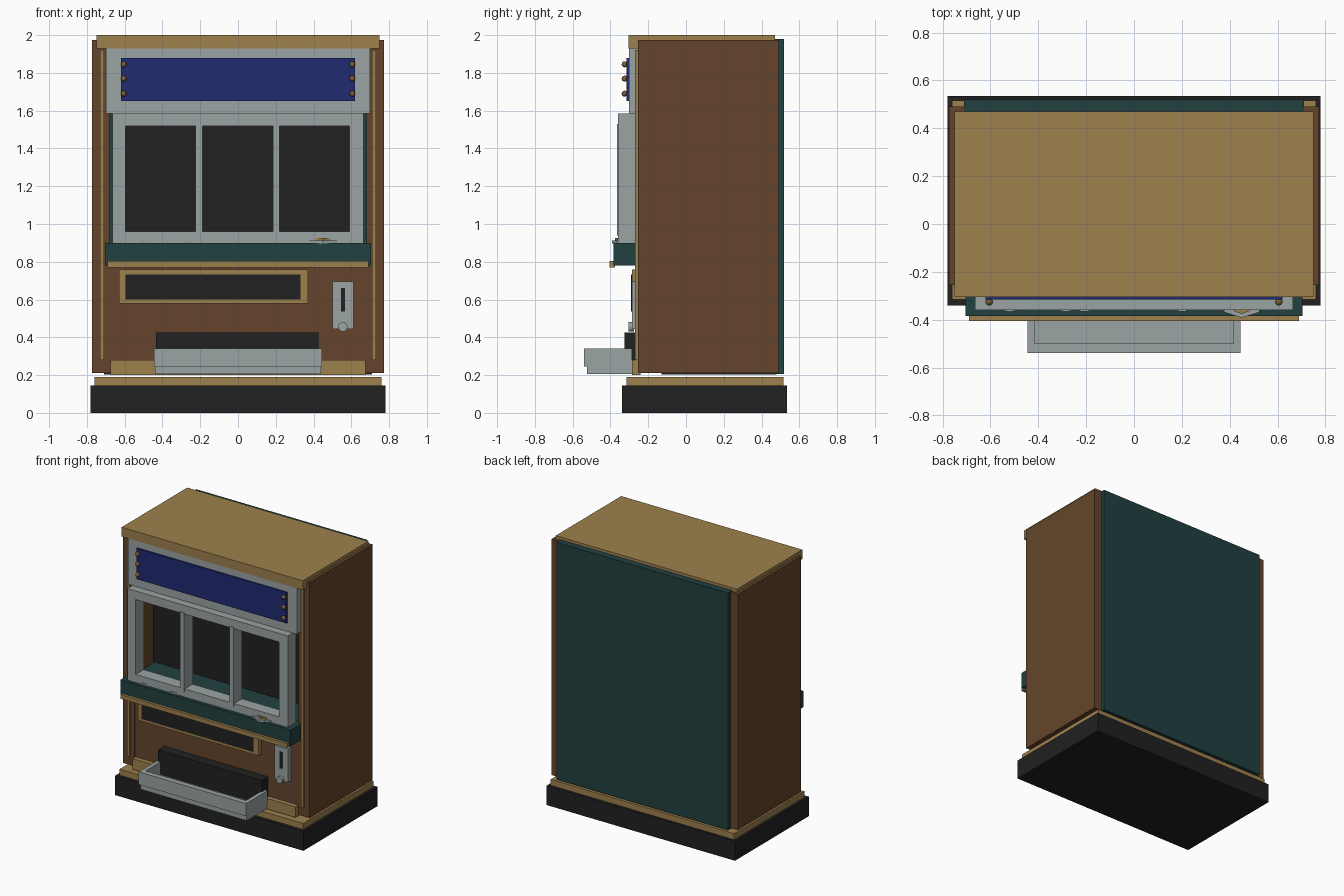
import bpy
import bmesh
from math import pi

cube = bpy.data.objects.get("Cube")
if cube:
    bpy.data.objects.remove(cube, do_unlink=True)


def material(name, *rgb):
    m = bpy.data.materials.new(name)
    m.use_nodes = True
    col = (*rgb, 1)
    m.diffuse_color = col
    bsdf = next(n for n in m.node_tree.nodes if n.type == 'BSDF_PRINCIPLED')
    bsdf.inputs["Base Color"].default_value = col
    return m


wood = material("brown wood", .13, .06, .025)
gold = material("old gold", .337, .216, .074)
grey = material("light grey metal", .328, .366, .366)
teal = material("dark teal", .015, .051, .051)
black = material("black", .015, .015, .015)
blue = material("deep blue", .015, .024, .17)
amber = material("amber bulb", .22, .12, .035)


def finish(name, bm, mat):
    mesh = bpy.data.meshes.new(name)
    bm.to_mesh(mesh)
    bm.free()
    mesh.materials.append(mat)
    ob = bpy.data.objects.new(name, mesh)
    bpy.context.collection.objects.link(ob)
    return ob


def add_box(bm, x, y, z):
    verts = bmesh.ops.create_cube(bm, size=1)["verts"]
    for v in verts:
        for i, (a, b) in enumerate((x, y, z)):
            v.co[i] = a if v.co[i] < 0 else b


def box(name, mat, x, y, z):
    """Box from low/high ranges; a single x number means symmetric."""
    bm = bmesh.new()
    add_box(bm, x if isinstance(x, tuple) else (-x, x), y, z)
    return finish(name, bm, mat)


def boxes(name, mat, parts):
    bm = bmesh.new()
    for p in parts:
        add_box(bm, *p)
    return finish(name, bm, mat)


def disc(name, mat, loc, scale, sides=6, upright=True):
    bm = bmesh.new()
    bmesh.ops.create_cone(bm, cap_ends=True, segments=sides, radius1=1, radius2=1, depth=2)
    ob = finish(name, bm, mat)
    ob.location, ob.scale = loc, scale
    if not upright:
        ob.rotation_euler.x = pi / 2
    return ob


# Plinth and cabinet shell
box("plinth", black, .78, (-.34, .535), (0, .145))
box("plinth_trim", gold, .76, (-.315, .515), (.145, .19))
box("cabinet_floor", black, .71, (-.13, .48), (.203, .212))
box("back_panel", teal, .71, (.47, .52), (.205, 1.98))
box("top_board", gold, .75, (-.305, .47), (1.93, 2))
for side, s in (("left", 1), ("right", -1)):
    def span(a, b):
        return tuple(sorted((s * a, s * b)))
    box(side + "_side_panel", wood, span(.68, .772), (-.255, .49), (.21, 1.975))
    box(side + "_front_strip", gold, span(.71, .73), (-.27, -.25), (.28, 1.92))

# Sign panel and bulbs
box("sign_frame", grey, .7, (-.302, -.25), (1.585, 1.945))
box("sign_panel", blue, .62, (-.315, -.3), (1.65, 1.88))
for x in (-.605, .605):
    for z in (1.69, 1.77, 1.845):
        bm = bmesh.new()
        bmesh.ops.create_uvsphere(bm, u_segments=10, v_segments=6, radius=.016)
        bulb = finish("sign_bulb", bm, amber)
        bulb.location = (x, -.325, z)

# Window frame with three openings, and the dark backing
depth = (-.36, -.265)
rails = [((-.665, .665), depth, (.9, .96)), ((-.665, .665), depth, (1.52, 1.585))]
stiles = [((-.665, -.595), depth, (.96, 1.52)), ((.59, .665), depth, (.96, 1.52))]
boxes("window_frame", grey, rails + stiles)
for x in (-.207, .202):
    box("window_mullion", grey, (x - .018, x + .018), (-.366, -.265), (.94, 1.53))
box("window_backing", black, .64, (-.09, -.06), (.94, 1.56))

# Button shelf
box("button_shelf", teal, .705, (-.385, .47), (.78, .9))
box("shelf_trim", gold, .69, (-.405, -.375), (.77, .803))
for x in (-.52, -.285):
    disc("flat_button", grey, (x, -.345, .904), (.062, .022, .009))
disc("main_button_base", grey, (.45, -.345, .905), (.085, .047, .008))
disc("main_button_cap", gold, (.45, -.348, .918), (.042, .028, .008))

# Lower front
box("lower_front", wood, .68, (-.25, -.2), (.21, .8))
box("kick_panel", gold, .675, (-.285, -.24), (.2, .28))
fy = (-.285, -.245)
boxes("display_frame", gold, [
    ((-.63, .37), fy, (.58, .605)), ((-.63, .37), fy, (.73, .76)),
    ((-.63, -.595), fy, (.605, .73)), ((.33, .37), fy, (.605, .73))])
box("display_glass", black, (-.595, .33), (-.29, -.245), (.6, .732))
box("coin_plate", grey, (.5, .612), (-.285, -.245), (.445, .695))
box("coin_slot", black, (.545, .567), (-.29, -.282), (.537, .66))
disc("coin_button", grey, (.555, -.29, .455), (.025, .025, .015), 16, False)

# Payout tray
box("tray_back", black, (-.435, .425), (-.325, -.245), (.21, .425))
boxes("payout_tray", grey, [
    ((-.44, .44), (-.525, -.285), (.205, .245)),
    ((-.445, .445), (-.54, -.5), (.245, .34)),
    ((-.445, -.415), (-.5, -.285), (.245, .34)),
    ((.415, .445), (-.5, -.285), (.245, .34))])
